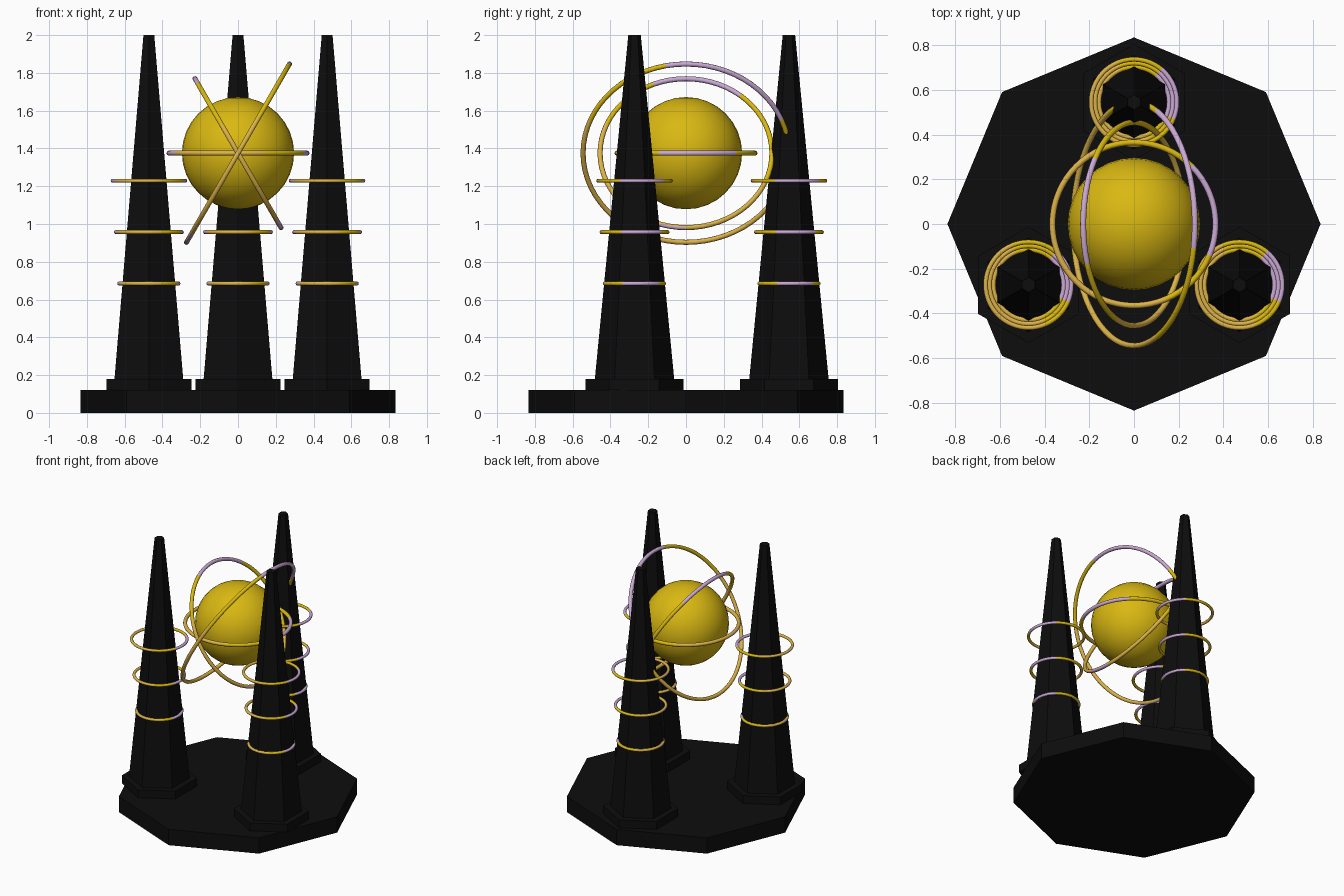
import bpy, bmesh, math
from math import sin, cos, pi, radians

if "Cube" in bpy.data.objects:
    bpy.data.objects.remove(bpy.data.objects["Cube"])


def material(name, rgb):
    m = bpy.data.materials.new(name)
    m.diffuse_color = (*rgb, 1)
    m.use_nodes = True
    m.node_tree.nodes["Principled BSDF"].inputs["Base Color"].default_value = m.diffuse_color
    return m


BLACK = material("black_stone", (0.004, 0.004, 0.004))
YELLOW = material("golden_yellow", (0.70, 0.48, 0.006))
TAN = material("pale_gold", (0.72, 0.45, 0.065))
LAVENDER = material("lavender", (0.60, 0.40, 0.66))


def prism(name, sides, r0, r1, z0, z1, x=0, y=0):
    """Tapered prism with one corner pointing to +y."""
    bm = bmesh.new()
    loops = []
    for r, z in ((r0, z0), (r1, z1)):
        loops.append([bm.verts.new((x + r * sin(2 * pi * i / sides),
                                    y + r * cos(2 * pi * i / sides), z))
                      for i in range(sides)])
    lo, hi = loops
    bm.faces.new(lo)
    bm.faces.new(hi)
    for i in range(sides):
        j = (i + 1) % sides
        bm.faces.new((lo[i], lo[j], hi[j], hi[i]))
    bmesh.ops.recalc_face_normals(bm, faces=bm.faces)
    me = bpy.data.meshes.new(name)
    bm.to_mesh(me)
    bm.free()
    me.materials.append(BLACK)
    ob = bpy.data.objects.new(name, me)
    bpy.context.collection.objects.link(ob)
    return ob


def ring(name, loc, major, minor, tilt=0, lav=(-20, 50)):
    """Torus coloured in bands by angle around it."""
    bpy.ops.mesh.primitive_torus_add(location=loc, major_radius=major, minor_radius=minor,
                                     major_segments=64, minor_segments=10,
                                     rotation=(0, radians(tilt), 0))
    ob = bpy.context.object
    ob.name = name
    for m in (YELLOW, TAN, LAVENDER):
        ob.data.materials.append(m)
    for p in ob.data.polygons:
        a = math.degrees(math.atan2(p.center.y, p.center.x))
        outer = math.hypot(p.center.x, p.center.y) > major
        if lav[0] < a < lav[1] or (outer and -180 < a < -150 and p.center.z < 0.5 * minor):
            p.material_index = 2
        elif a > 110 or a < -70:
            p.material_index = 1
        else:
            p.material_index = 0
    bpy.ops.object.shade_smooth()
    return ob


# Octagonal base
prism("base", 8, 0.835, 0.835, 0, 0.12)

# Three hexagonal spires with plinths and stacked rings
for k in range(3):
    a = radians(90 + 120 * k)
    x, y = 0.545 * cos(a), 0.545 * sin(a)
    prism(f"plinth_{k}", 6, 0.26, 0.26, 0.12, 0.18, x, y)
    prism(f"spire_{k}", 6, 0.21, 0.033, 0.18, 2.0, x, y)
    for n in range(3):
        ring(f"spire_ring_{k}_{n}", (x, y, 0.685 + 0.272 * n), 0.157 + 0.0175 * n, 0.0105)

# Floating orb
bpy.ops.mesh.primitive_uv_sphere_add(segments=32, ring_count=16, radius=0.297,
                                     location=(0, 0, 1.375))
orb = bpy.context.object
orb.name = "orb"
orb.data.materials.append(YELLOW)
bpy.ops.object.shade_smooth()

# Orbit rings around the orb
C = (0, 0, 1.375)
ring("orbit_ring_level", C, 0.365, 0.0135, 0, (-20, 45))
ring("orbit_ring_small", C, 0.455, 0.0135, -120, (-25, 40))
ring("orbit_ring_large", C, 0.545, 0.0135, -60, (-10, 66))
